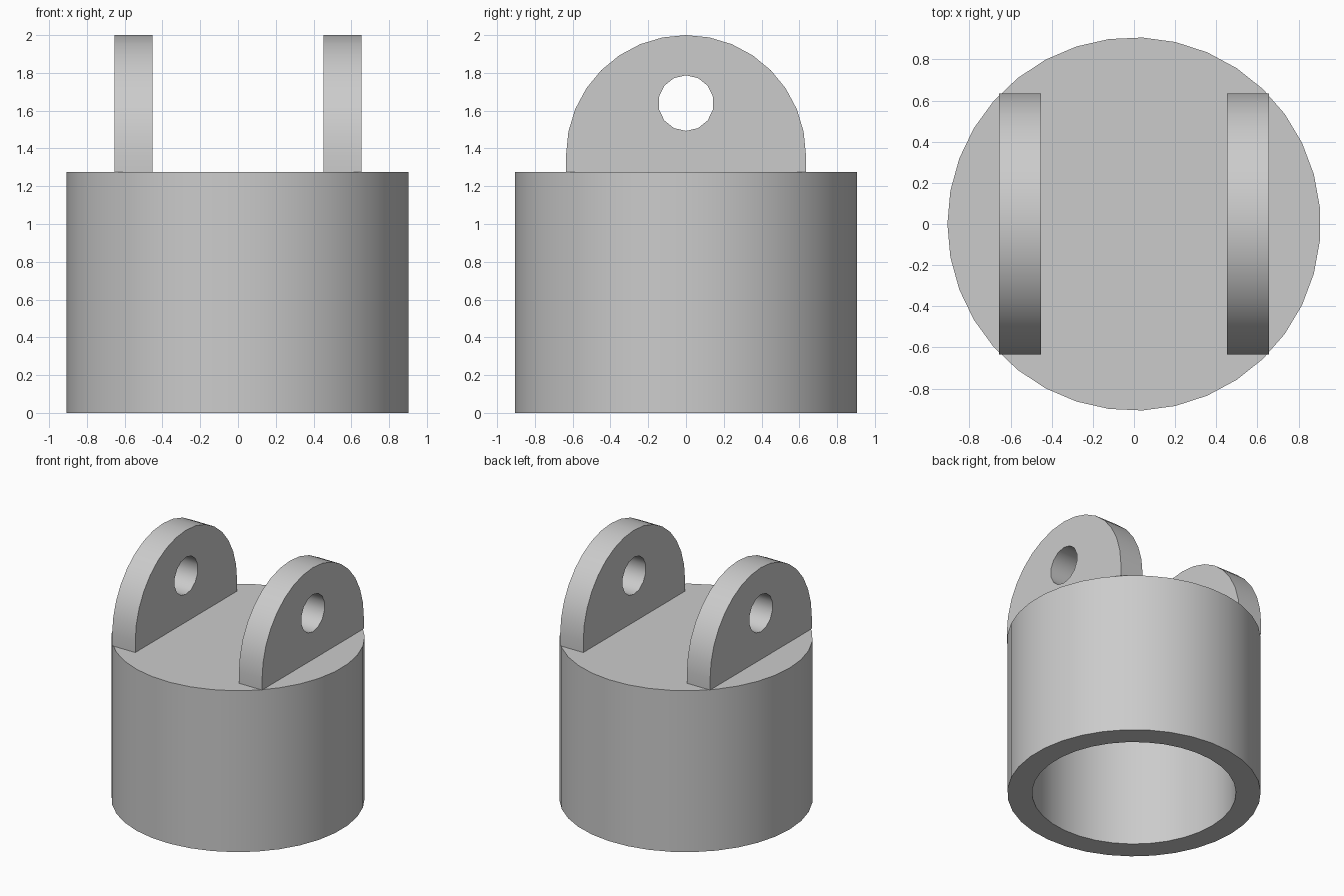
import bpy, bmesh
from math import cos, sin, pi, radians

cube = bpy.data.objects.get("Cube")
if cube:
    bpy.data.objects.remove(cube, do_unlink=True)

grey = bpy.data.materials.new("light grey")
grey.use_nodes = True
colour = (0.6, 0.6, 0.6, 1)
grey.diffuse_color = colour
grey.node_tree.nodes["Principled BSDF"].inputs["Base Color"].default_value = colour


def ring(radius, sides, start, centre=0.0):
    """Points of a regular polygon."""
    return [(radius * cos(start + 2 * pi * i / sides),
             centre + radius * sin(start + 2 * pi * i / sides)) for i in range(sides)]


def finish(bm, name):
    bmesh.ops.recalc_face_normals(bm, faces=bm.faces)
    mesh = bpy.data.meshes.new(name)
    bm.to_mesh(mesh)
    bm.free()
    mesh.materials.append(grey)
    obj = bpy.data.objects.new(name, mesh)
    bpy.context.collection.objects.link(obj)
    bpy.ops.object.select_all(action="DESELECT")
    obj.select_set(True)
    bpy.context.view_layer.objects.active = obj
    bpy.ops.object.shade_smooth_by_angle(angle=radians(35))
    return obj


# Hollow cup, closed on top and open below
SIDES, TOP = 35, 1.275
bm = bmesh.new()
profile = [(0.907, TOP), (0.907, 0), (0.73, 0), (0.73, 1.09)]
loops = [[bm.verts.new((x, y, z)) for x, y in ring(r, SIDES, pi)] for r, z in profile]
for a, b in zip(loops, loops[1:]):
    for i in range(SIDES):
        j = (i + 1) % SIDES
        bm.faces.new((a[i], a[j], b[j], b[i]))
bm.faces.new(loops[0])
bm.faces.new(loops[-1])
finish(bm, "cup_body")


# Rounded ears with a pin hole
def ear(name, x0, x1):
    arch = [(0.635 * cos(pi * i / 16), 1.365 + 0.635 * sin(pi * i / 16)) for i in range(17)]
    outline = [(0.635, TOP)] + arch + [(-0.635, TOP)]
    hole = ring(0.147, 14, pi / 2, 1.64)
    bm = bmesh.new()
    edges = []
    for loop in (outline, hole):
        verts = [bm.verts.new((x0, y, z)) for y, z in loop]
        edges += [bm.edges.new((verts[i - 1], verts[i])) for i in range(len(verts))]
    bmesh.ops.triangle_fill(bm, edges=edges, use_beauty=True)
    extruded = bmesh.ops.extrude_face_region(bm, geom=bm.faces[:], use_keep_orig=True)
    moved = [v for v in extruded["geom"] if isinstance(v, bmesh.types.BMVert)]
    bmesh.ops.translate(bm, verts=moved, vec=(x1 - x0, 0, 0))
    finish(bm, name)


ear("left_ear", 0.453, 0.655)
ear("right_ear", -0.655, -0.453)
